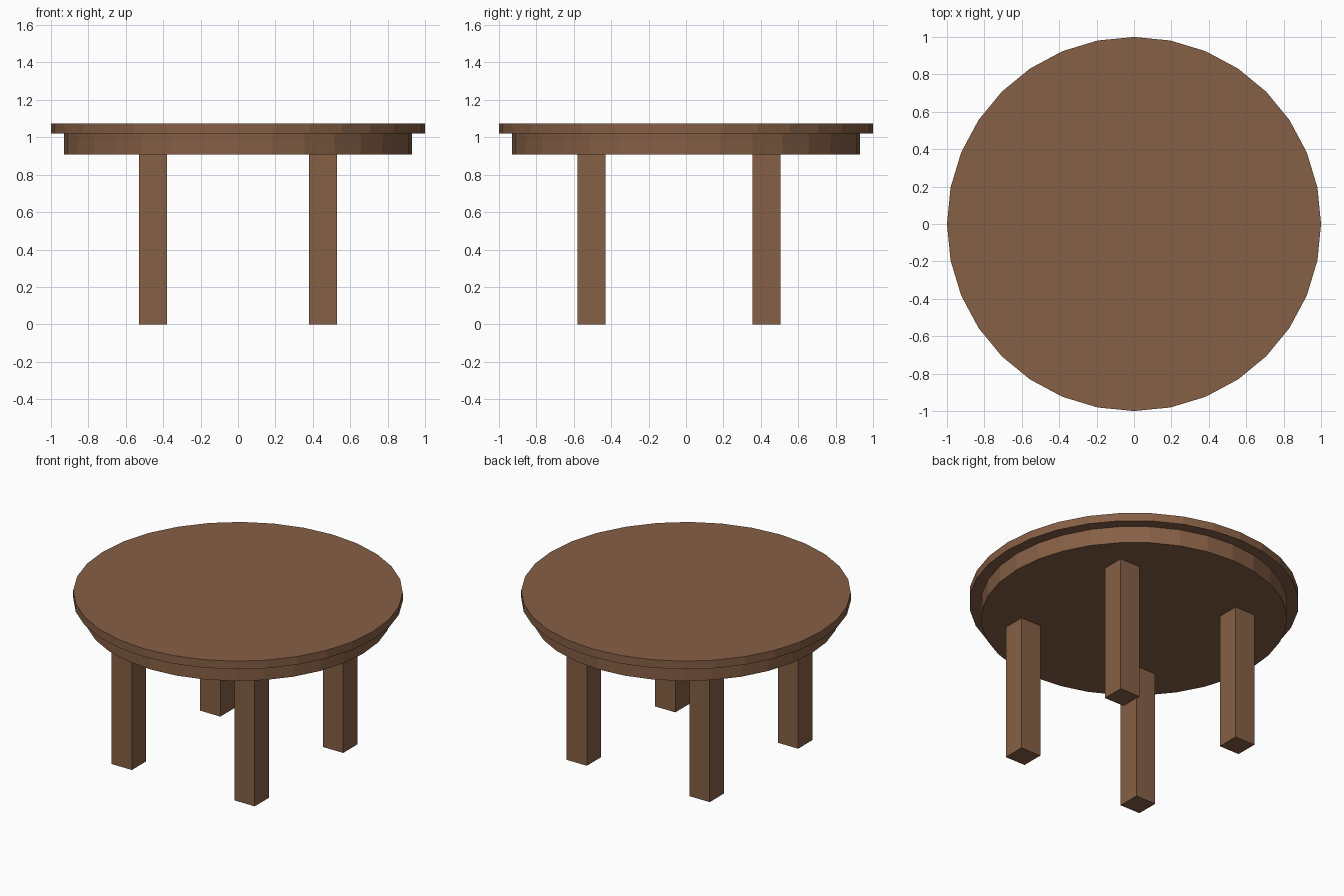
import bpy

if "Cube" in bpy.data.objects:
    bpy.data.objects.remove(bpy.data.objects["Cube"])

wood = bpy.data.materials.new("brown_wood")
wood.diffuse_color = (0.24, 0.115, 0.06, 1)
wood.use_nodes = True
wood.node_tree.nodes["Principled BSDF"].inputs["Base Color"].default_value = wood.diffuse_color


def finish(name):
    obj = bpy.context.object
    obj.name = name
    obj.data.materials.append(wood)
    return obj


def disc(name, radius, z0, z1):
    bpy.ops.mesh.primitive_cylinder_add(
        vertices=32, radius=radius, depth=z1 - z0, location=(0, 0, (z0 + z1) / 2))
    return finish(name)


def leg(name, x, y, width, height):
    bpy.ops.mesh.primitive_cube_add(size=1, location=(x, y, height / 2))
    obj = finish(name)
    obj.scale = (width, width, height)
    return obj


# Round top and the slightly smaller apron beneath it
disc("table_top", 1.0, 1.021, 1.075)
disc("apron", 0.929, 0.909, 1.021)

# Four square legs, set slightly towards the front
for row, y in (("front", -0.505), ("back", 0.431)):
    for side, x in (("left", -0.455), ("right", 0.455)):
        leg(f"{row}_{side}_leg", x, y, 0.149, 0.909)
